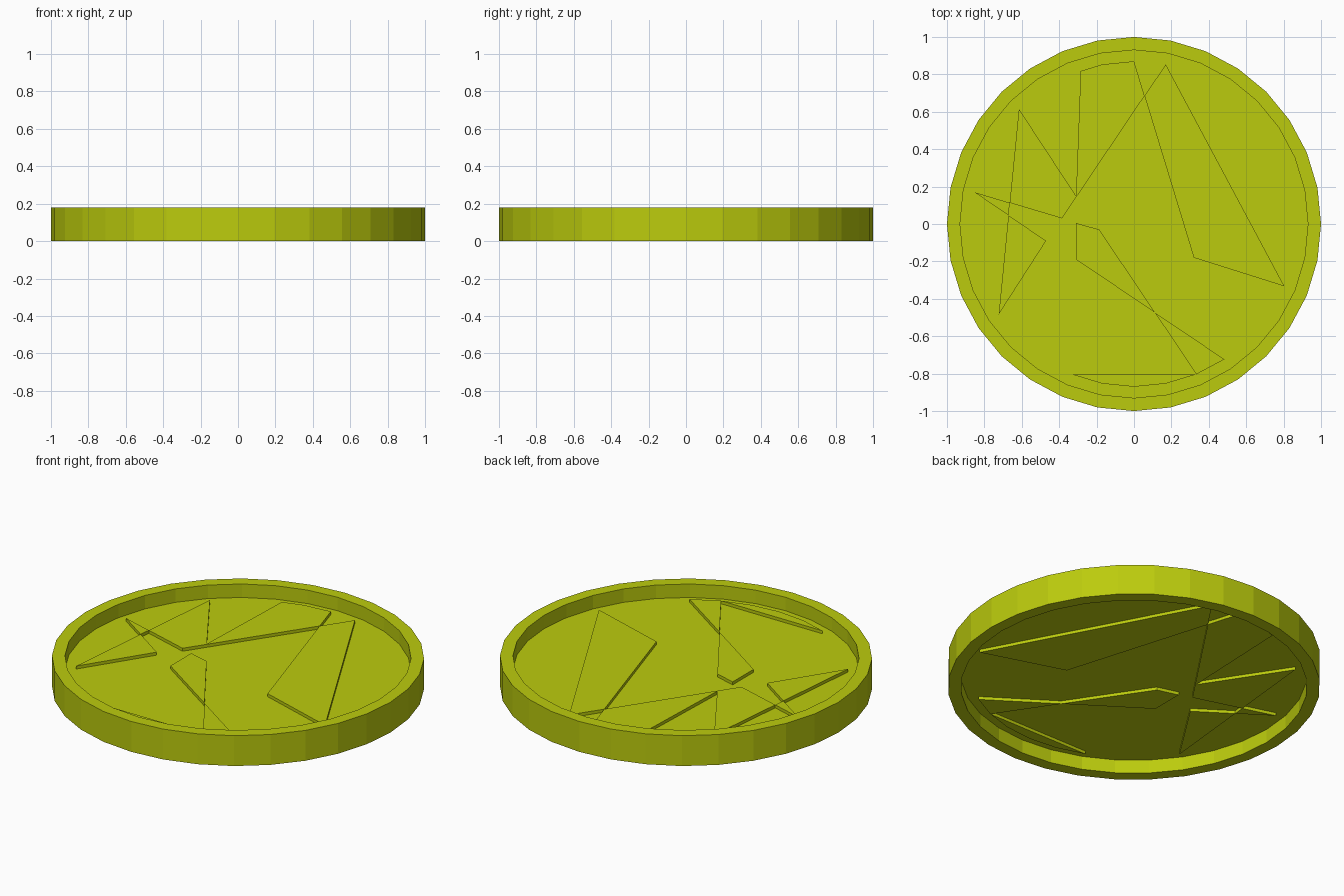
import bpy, bmesh, math
from mathutils import Vector
from mathutils.geometry import intersect_line_line_2d

if "Cube" in bpy.data.objects:
    bpy.data.objects.remove(bpy.data.objects["Cube"])

SEG = 32
MID = 0.09           # middle height of the coin
FLOOR, RELIEF = 0.01, 0.028   # half thickness of the disc and of the raised shapes

mat = bpy.data.materials.new("olive_yellow")
mat.diffuse_color = (0.5, 0.6, 0.004, 1)
mat.use_nodes = True
mat.node_tree.nodes["Principled BSDF"].inputs["Base Color"].default_value = mat.diffuse_color


def finish(name, bm):
    bmesh.ops.recalc_face_normals(bm, faces=bm.faces)
    me = bpy.data.meshes.new(name)
    bm.to_mesh(me)
    bm.free()
    me.materials.append(mat)
    ob = bpy.data.objects.new(name, me)
    bpy.context.collection.objects.link(ob)
    return ob


def on_circle(step, r=0.87):
    # point on the inner circle, step counted from +y clockwise
    a = 2 * math.pi * step / SEG
    return (r * math.sin(a), r * math.cos(a))


def cross(a, b, c, d):
    return tuple(intersect_line_line_2d(Vector(a), Vector(b), Vector(c), Vector(d)))


def prism(name, pts):
    # flat plate showing on both faces of the coin
    bm = bmesh.new()
    f = bm.faces.new([bm.verts.new((x, y, MID - RELIEF)) for x, y in pts])
    res = bmesh.ops.extrude_face_region(bm, geom=[f], use_keep_orig=True)
    top = [v for v in res["geom"] if isinstance(v, bmesh.types.BMVert)]
    bmesh.ops.translate(bm, verts=top, vec=(0, 0, 2 * RELIEF))
    return finish(name, bm)


# Coin body: raised rim with a thin recessed disc
bm = bmesh.new()
profile = [(0.93, MID + FLOOR), (0.93, 0.18), (1, 0.18), (1, 0), (0.93, 0), (0.93, MID - FLOOR)]
rings = [[bm.verts.new((r * math.sin(2 * math.pi * i / SEG), r * math.cos(2 * math.pi * i / SEG), z))
          for i in range(SEG)] for r, z in profile]
for lo, hi in zip(rings, rings[1:]):
    for i in range(SEG):
        j = (i + 1) % SEG
        bm.faces.new((lo[i], lo[j], hi[j], hi[i]))
bm.faces.new(rings[0])
bm.faces.new(rings[-1])
finish("coin_body", bm)

# Key points of the angular relief
top, top_r, right = on_circle(0), on_circle(1), on_circle(10)
left, low_l, up_l = on_circle(-7), on_circle(-11), on_circle(-4)
low_a, low_b = on_circle(14), on_circle(13)
right_in, elbow, notch = (0.32, -0.18), (-0.385, 0.03), (-0.31, 0.15)
left_in, mid_r, mid_low = (-0.47, -0.09), (-0.185, -0.03), (-0.31, -0.19)
x_top = cross(top, right_in, top_r, elbow)
x_left1 = cross(up_l, low_l, left, elbow)
x_left2 = cross(up_l, low_l, left, left_in)
x_low = cross(mid_r, low_a, low_b, mid_low)

# Upper shapes
prism("relief_upper_left", [(-0.285, 0.818), on_circle(-1), top, x_top, elbow, x_left1, up_l, notch])
prism("relief_upper_right", [x_top, top_r, right, right_in])

# Left shapes
prism("relief_left_tip", [left, x_left1, x_left2])
prism("relief_left_lower", [x_left2, left_in, low_l])

# Lower shapes
prism("relief_lower_bar", [(-0.31, 0.005), mid_r, x_low, mid_low])
prism("relief_lower_point", [x_low, low_b, low_a])
prism("relief_bottom_arc", [on_circle(s) for s in range(14, 19)])
